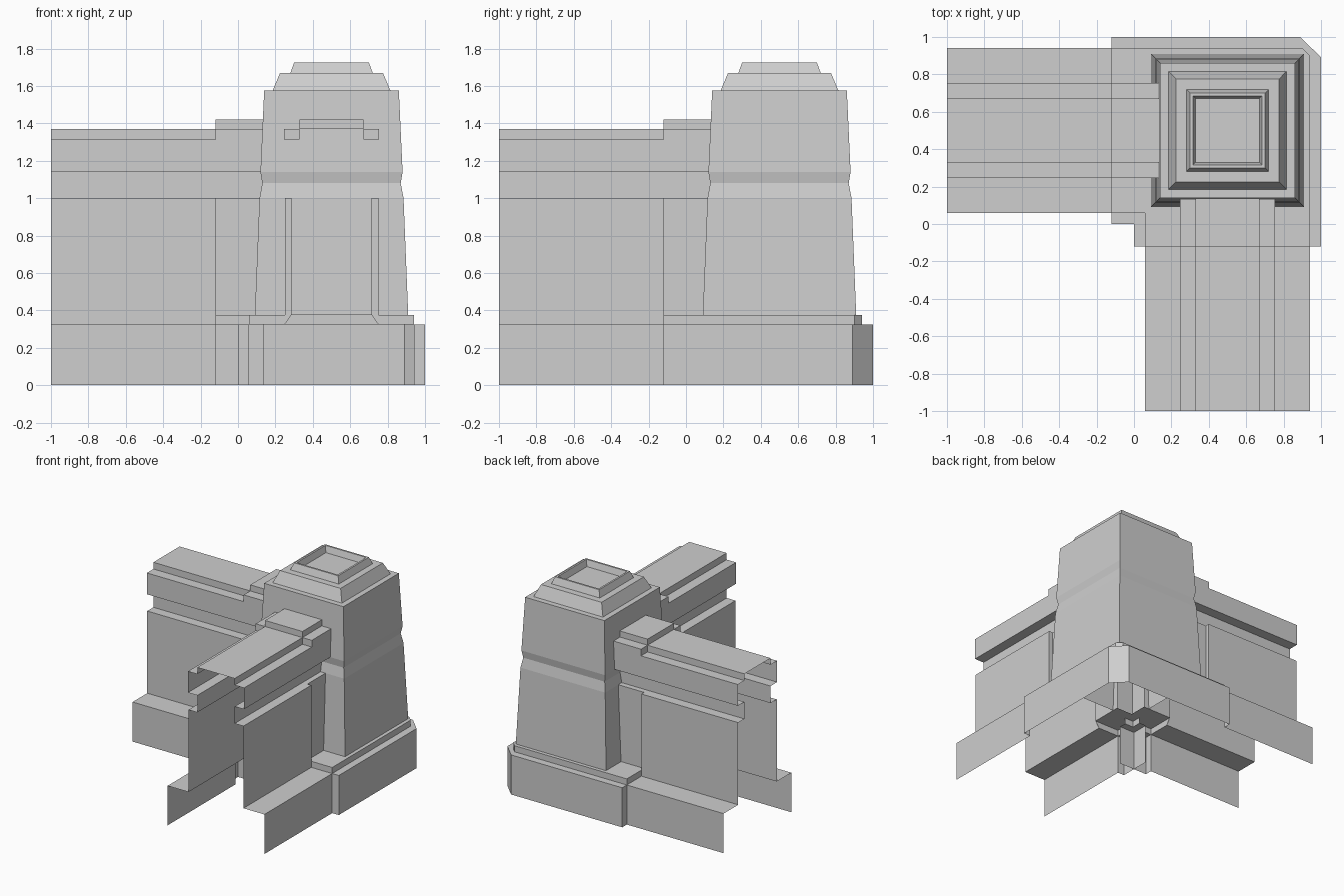
import bpy
import bmesh

if "Cube" in bpy.data.objects:
    bpy.data.objects.remove(bpy.data.objects["Cube"])

stone = bpy.data.materials.new("pale_grey_stone")
stone.use_nodes = True
stone.diffuse_color = (0.62, 0.62, 0.62, 1)
stone.node_tree.nodes["Principled BSDF"].inputs["Base Color"].default_value = (0.62, 0.62, 0.62, 1)

MID = 0.5      # centre line of both walls and of the tower
STEP = -0.12   # where each wall meets its thicker pier
JOIN = 0.14    # where each pier ends inside the tower


def loft(name, rings, closed=False, cap=False, flip=False):
    """Skin matching rings of points, dropping zero-area faces."""
    bm = bmesh.new()
    rows = [[bm.verts.new(p) for p in ring] for ring in rings]
    count = len(rows[0])
    for low, high in zip(rows, rows[1:]):
        for i in range(count if closed else count - 1):
            j = (i + 1) % count
            bm.faces.new((low[i], low[j], high[j], high[i]))
    if cap:
        bm.faces.new(rows[-1])
    if flip:
        bmesh.ops.reverse_faces(bm, faces=bm.faces[:])
    bmesh.ops.remove_doubles(bm, verts=bm.verts[:], dist=0.0005)
    bmesh.ops.dissolve_degenerate(bm, edges=bm.edges[:], dist=0.0005)
    mesh = bpy.data.meshes.new(name)
    bm.to_mesh(mesh)
    bm.free()
    mesh.materials.append(stone)
    obj = bpy.data.objects.new(name, mesh)
    bpy.context.collection.objects.link(obj)
    return obj


# Half sections of wall and pier, matched point for point: (half width, height)
wall_half = [(.44, 0), (.44, .325), (.44, .325), (.44, .325), (.25, .325), (.25, 1),
             (.17, 1), (.17, 1.14), (.255, 1.14), (.255, 1.315), (.17, 1.315), (.17, 1.37)]
pier_half = [(.5, 0), (.5, .325), (.44, .325), (.44, .375), (.215, .375), (.215, 1),
             (.17, 1), (.17, 1.14), (.255, 1.14), (.255, 1.37), (.17, 1.37), (.17, 1.42)]


def section(half, along, swap):
    full = [(MID - w, z) for w, z in half] + [(MID + w, z) for w, z in reversed(half)]
    return [(w, along, z) if swap else (along, w, z) for w, z in full]


# Two hollow wall arms, mirrored across the diagonal
for name, swap in (("left_right_wall", False), ("front_back_wall", True)):
    stations = [(wall_half, -1), (wall_half, STEP), (pier_half, STEP), (pier_half, JOIN)]
    loft(name, [section(h, a, swap) for h, a in stations], flip=not swap)

# Stepped plinth around the outer corner: (outer line, chamfer start, height)
plinth = [(1, .89, 0), (1, .89, .325), (.94, .9, .325), (.94, .9, .375), (.9, .9, .375)]
loft("corner_plinth",
     [[(JOIN, o, z), (c, o, z), (o, c, z), (o, JOIN, z)] for o, c, z in plinth], flip=True)

# Tapered tower with waist band, stepped roof and sunken top: (half width, height)
tower = [(.41, .375), (.385, 1), (.37, 1.08), (.38, 1.14), (.36, 1.575), (.315, 1.575),
         (.275, 1.67), (.22, 1.67), (.2, 1.725), (.185, 1.725), (.17, 1.675)]
corners = ((-1, -1), (1, -1), (1, 1), (-1, 1))
loft("corner_tower",
     [[(MID + sx * r, MID + sy * r, z) for sx, sy in corners] for r, z in tower],
     closed=True, cap=True)
